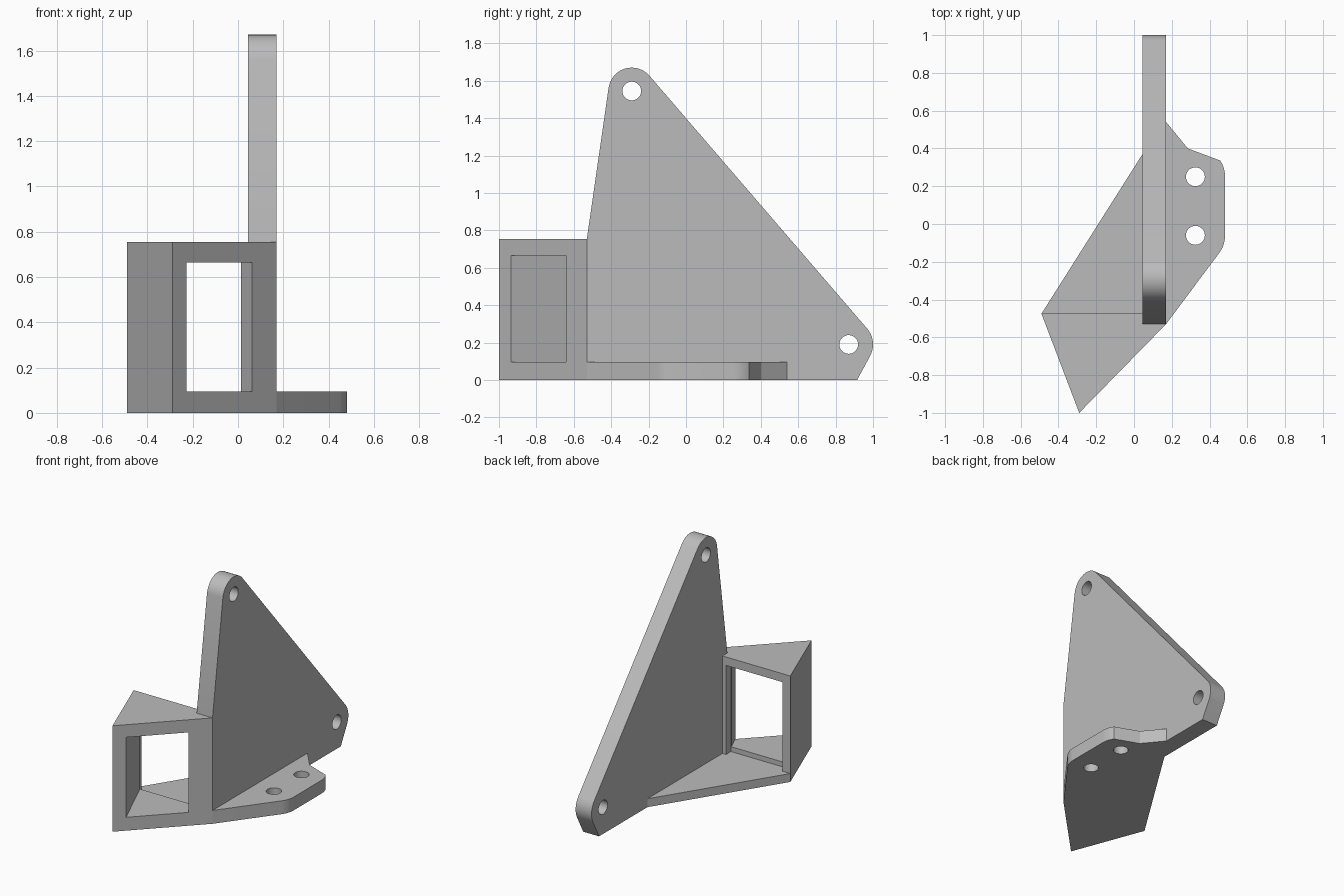
import bpy, bmesh, math
from mathutils import Vector

cube = bpy.data.objects.get("Cube")
if cube:
    bpy.data.objects.remove(cube, do_unlink=True)

GREY = (0.5, 0.5, 0.5, 1.0)
mat = bpy.data.materials.new("plain grey")
mat.use_nodes = True
mat.diffuse_color = GREY
mat.node_tree.nodes["Principled BSDF"].inputs["Base Color"].default_value = GREY


def arc(center, radius, start, end, steps=10):
    """Points along an arc, angles in degrees."""
    angles = [math.radians(start + (end - start) * i / steps) for i in range(steps + 1)]
    return [(center[0] + radius * math.cos(a), center[1] + radius * math.sin(a)) for a in angles]


def prism(name, outline, low, high, axis="z"):
    """Extrude an xy outline along z, or a yz outline along x."""
    place = (lambda p: (p[0], p[1], low)) if axis == "z" else (lambda p: (low, p[0], p[1]))
    bm = bmesh.new()
    face = bm.faces.new([bm.verts.new(place(p)) for p in outline])
    grown = bmesh.ops.extrude_face_region(bm, geom=[face])["geom"]
    shift = Vector((0, 0, high - low)) if axis == "z" else Vector((high - low, 0, 0))
    bmesh.ops.translate(bm, vec=shift, verts=[g for g in grown if isinstance(g, bmesh.types.BMVert)])
    bmesh.ops.recalc_face_normals(bm, faces=bm.faces)
    mesh = bpy.data.meshes.new(name)
    bm.to_mesh(mesh)
    bm.free()
    mesh.materials.append(mat)
    obj = bpy.data.objects.new(name, mesh)
    bpy.context.collection.objects.link(obj)
    return obj


def select(obj):
    bpy.ops.object.select_all(action="DESELECT")
    obj.select_set(True)
    bpy.context.view_layer.objects.active = obj


def cut(obj, cutters):
    """Subtract the cutters, then remove them."""
    select(obj)
    for cutter in cutters:
        cutter.hide_render = True
        mod = obj.modifiers.new("cut", "BOOLEAN")
        mod.operation = "DIFFERENCE"
        mod.solver = "EXACT"
        mod.object = cutter
        bpy.ops.object.modifier_apply(modifier=mod.name)
        bpy.data.objects.remove(cutter, do_unlink=True)


PLATE_LEFT, PLATE_RIGHT = 0.045, 0.17
FRONT, BACK = -0.53, -0.475
HEIGHT, THICK, THIN = 0.755, 0.095, 0.06
HOLE = 0.05

# Upright triangular plate with two rounded, drilled corners
top_hole, rear_hole = (-0.29, 1.545), (0.87, 0.19)
plate = prism("upright_plate",
              [(FRONT, 0), (FRONT, HEIGHT)]
              + arc(top_hole, 0.125, 172, 40.5, 16)
              + arc(rear_hole, 0.13, 40.5, -27)
              + [(0.915, 0)],
              PLATE_LEFT, PLATE_RIGHT, "x")
cut(plate, [prism("plate_drill", arc(c, HOLE, 0, 348.75, 31), 0, 0.3, "x")
            for c in (top_hole, rear_hole)])

# Mounting flange with two bolt holes
bolt_holes = [(0.325, -0.06), (0.325, 0.25)]
flange = prism("mounting_flange",
               [(PLATE_RIGHT, FRONT)]
               + arc(bolt_holes[0], 0.157, -37, 0)
               + arc(bolt_holes[1], 0.157, 0, 33)
               + [(0.285, 0.4), (PLATE_RIGHT, 0.54)],
               0, THICK)
cut(flange, [prism("flange_drill", arc(c, HOLE, 0, 348.75, 31), -0.1, 0.2) for c in bolt_holes])

# Thin floor web behind the frame
prism("floor_web", [(-0.49, BACK), (PLATE_LEFT, BACK), (PLATE_LEFT, 0.37)], 0, THIN)

# Angled box frame with a slanted window and a rebate at its back
frame = prism("box_frame",
              [(-0.49, BACK), (-0.29, -1), (PLATE_RIGHT, FRONT),
               (PLATE_LEFT, FRONT), (PLATE_LEFT, BACK)],
              0, HEIGHT)
window = prism("window_cutter",
               [(-0.144, -1.13), (0.146, -0.84), (0.0, -0.5), (-0.415, -0.5)],
               THICK, HEIGHT - 0.09)
rebate = prism("rebate_cutter",
               [(-0.41, FRONT), (0.017, FRONT), (0.017, -0.4), (-0.455, -0.4)],
               THIN, HEIGHT - THIN)
cut(frame, [window, rebate])

# Smooth the rounded corners and holes, keeping edges sharp
for obj in (plate, flange):
    select(obj)
    bpy.ops.object.shade_smooth_by_angle(angle=math.radians(25))
